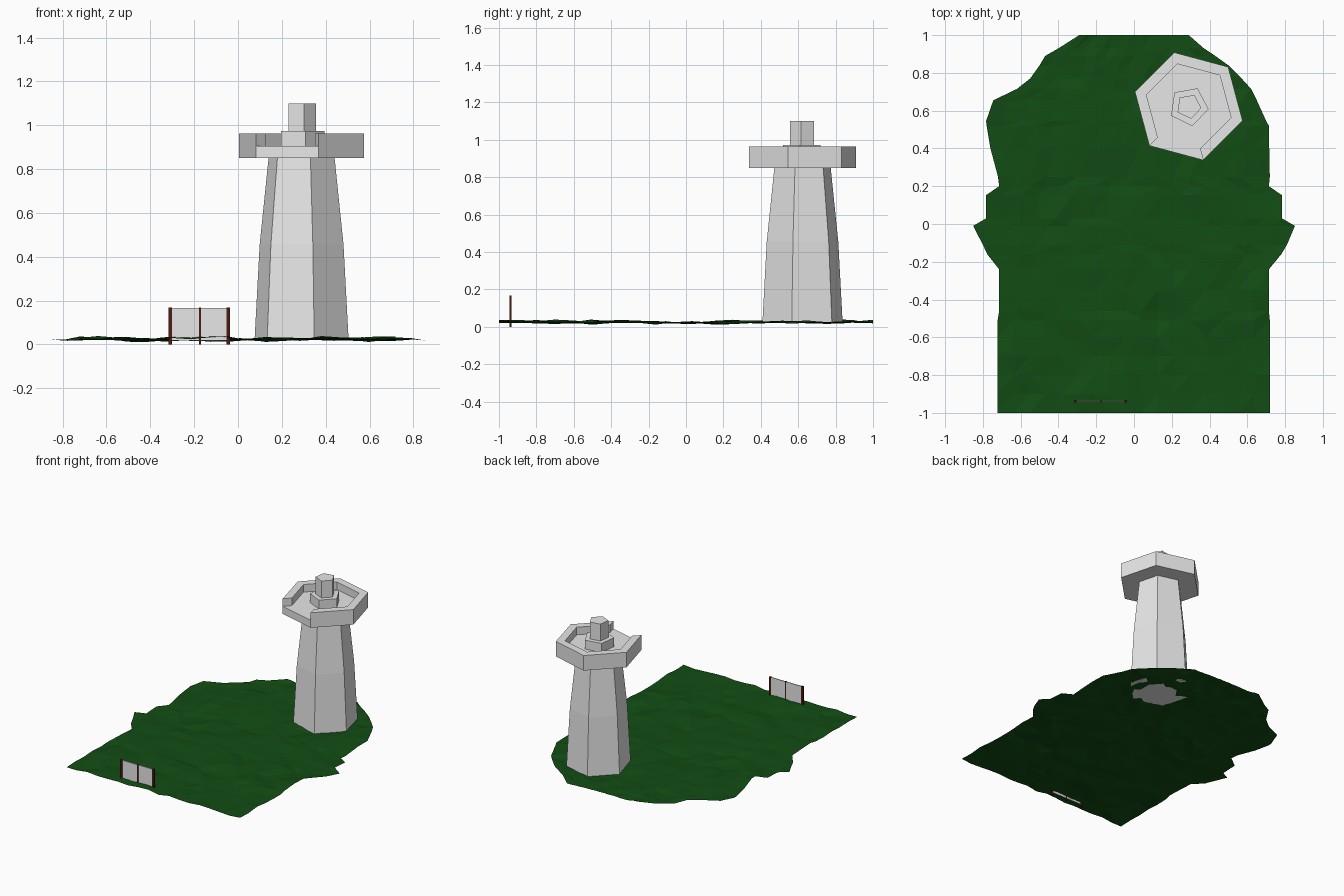
import bpy, bmesh, math
from mathutils import Vector, noise

if "Cube" in bpy.data.objects:
    bpy.data.objects.remove(bpy.data.objects["Cube"])


def material(name, rgb):
    m = bpy.data.materials.new(name)
    m.diffuse_color = (*rgb, 1)
    m.use_nodes = True
    m.node_tree.nodes["Principled BSDF"].inputs["Base Color"].default_value = m.diffuse_color
    return m


STONE = material("pale_stone", (0.8, 0.8, 0.8))
GRASS = material("dark_grass", (0.006, 0.073, 0.007))
WOOD = material("dark_wood", (0.07, 0.012, 0.004))
CX, CY = 0.29, 0.623          # tower axis


def finish(name, bm, mat, fix_normals=True):
    if fix_normals:
        bmesh.ops.recalc_face_normals(bm, faces=bm.faces)
    me = bpy.data.meshes.new(name)
    bm.to_mesh(me)
    bm.free()
    me.materials.append(mat)
    ob = bpy.data.objects.new(name, me)
    bpy.context.collection.objects.link(ob)
    return ob


def polar(radius, degrees, z):
    a = math.radians(degrees)
    return (CX + radius * math.cos(a), CY + radius * math.sin(a), z)


def stack(name, sides, start, rings):
    """Capped prism around the tower axis through (radius, z) rings."""
    bm = bmesh.new()
    loops = [[bm.verts.new(polar(r, start + 360 * k / sides, z)) for k in range(sides)]
             for r, z in rings]
    for a, b in zip(loops, loops[1:]):
        for k in range(sides):
            n = (k + 1) % sides
            bm.faces.new((a[k], a[n], b[n], b[k]))
    bm.faces.new(loops[0][::-1])
    bm.faces.new(loops[-1])
    return finish(name, bm, STONE)


def box(name, x0, x1, y, depth, z0, z1, mat):
    bm = bmesh.new()
    bmesh.ops.create_cube(bm, size=1)
    for v in bm.verts:
        v.co = ((x0 + x1) / 2 + v.co.x * (x1 - x0), y + v.co.y * depth,
                (z0 + z1) / 2 + v.co.z * (z1 - z0))
    return finish(name, bm, mat)


# Tower shaft, platform and roof turret
stack("tower_shaft", 6, -15, [(0.222, 0.022), (0.198, 0.455), (0.156, 0.85)])
stack("platform", 6, -15, [(0.295, 0.85), (0.295, 0.906)])
stack("turret_base", 5, -8, [(0.106, 0.906), (0.106, 0.973)])
stack("turret", 5, -8, [(0.067, 0.973), (0.067, 1.10)])

# Parapet wall, open on the front side of the hexagon
bm = bmesh.new()
section = [(0.295, 0.906), (0.295, 0.963), (0.232, 0.963), (0.232, 0.906)]
stations = [[bm.verts.new(polar(r, -75 + 60 * k, z)) for r, z in section] for k in range(6)]
for a, b in zip(stations, stations[1:]):
    for i in range(3):
        bm.faces.new((a[i], b[i], b[i + 1], a[i + 1]))
bm.faces.new(stations[0])
bm.faces.new(stations[-1][::-1])
finish("parapet", bm, STONE)

# Ground sheet: rows of (y, left edge, right edge), back to front
outline = [
    (1.00, -0.29, 0.29), (0.93, -0.40, 0.37), (0.89, -0.47, 0.43), (0.84, -0.50, 0.50),
    (0.77, -0.55, 0.57), (0.715, -0.62, 0.62), (0.655, -0.745, 0.65), (0.545, -0.783, 0.70),
    (0.52, -0.78, 0.714), (0.40, -0.76, 0.716), (0.25, -0.72, 0.719), (0.20, -0.714, 0.714),
    (0.153, -0.783, 0.783), (0.03, -0.783, 0.783), (-0.01, -0.852, 0.852),
    (-0.11, -0.80, 0.81), (-0.16, -0.777, 0.78), (-0.24, -0.714, 0.714),
    (-0.35, -0.714, 0.714), (-0.46, -0.714, 0.714), (-0.51, -0.722, 0.719),
    (-0.60, -0.722, 0.719), (-0.70, -0.722, 0.719), (-0.80, -0.722, 0.719),
    (-0.90, -0.722, 0.719), (-1.00, -0.722, 0.719)]
COLS = 17


def ground_height(x, y):
    h = 0.025 + 0.016 * noise.noise(Vector((x * 5, y * 5, 3.3))) \
        + 0.010 * noise.noise(Vector((x * 13, y * 13, 8.1)))
    return min(max(h, 0.004), 0.046)


bm = bmesh.new()
grid = []
for y, left, right in outline:
    row = []
    for c in range(COLS + 1):
        x = left + (right - left) * c / COLS
        row.append(bm.verts.new((x, y, ground_height(x, y))))
    grid.append(row)
for back, front in zip(grid, grid[1:]):
    for c in range(COLS):
        bm.faces.new((front[c], front[c + 1], back[c + 1], back[c]))
bmesh.ops.triangulate(bm, faces=bm.faces)
finish("ground", bm, GRASS, fix_normals=False)

# Fence: two panels between three posts
FY = -0.938
for i, (x0, x1) in enumerate([(-0.317, -0.302), (-0.177, -0.169), (-0.052, -0.037)]):
    box(f"fence_post_{i + 1}", x0, x1, FY, 0.012, 0.0, 0.168, WOOD)
for i, (x0, x1) in enumerate([(-0.302, -0.177), (-0.169, -0.052)]):
    box(f"fence_panel_{i + 1}", x0, x1, FY, 0.006, 0.018, 0.166, STONE)
